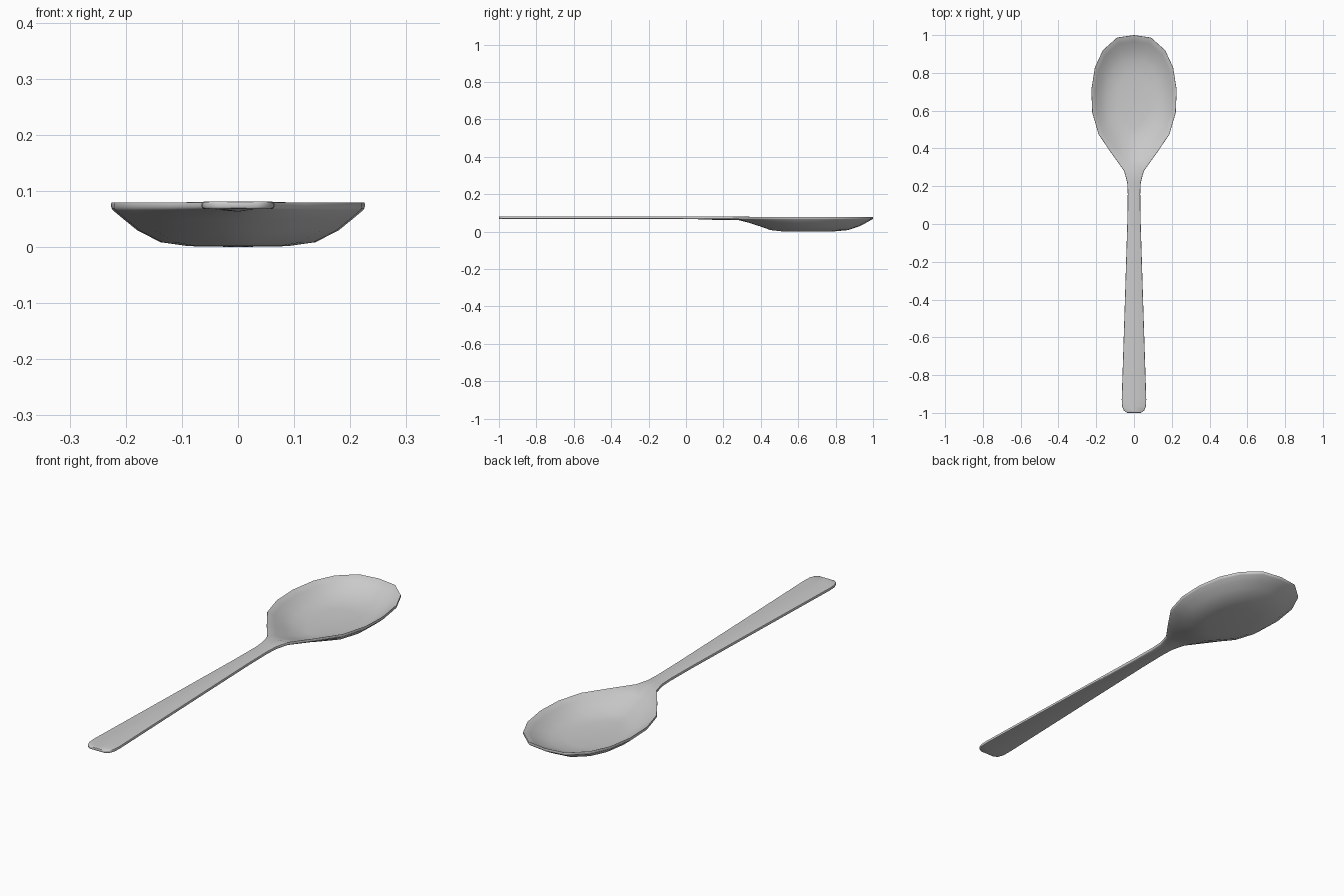
import bpy, bmesh

if "Cube" in bpy.data.objects:
    bpy.data.objects.remove(bpy.data.objects["Cube"])

TOP, THICK = 0.081, 0.013
CENTRE_Y = 0.66

# Bowl rim, right half from tip to neck, then mirrored to a closed loop
half = [(0, 1.0), (0.09, 0.987), (0.165, 0.92), (0.207, 0.83), (0.226, 0.71),
        (0.221, 0.59), (0.188, 0.475), (0.12, 0.375), (0.052, 0.28), (0, 0.275)]
rim = half + [(-x, y) for x, y in half[-2:0:-1]]
n = len(rim)

# Bowl rings: (scale on the bowl side, scale toward the neck, upper surface z)
rings = [(1, 1, TOP), (0.9, 0.85, 0.062), (0.79, 0.69, 0.042),
         (0.61, 0.54, 0.0215), (0.39, 0.38, 0.0145)]

# Handle stations: (y, half width)
stations = [(0.22, 0.036), (0.16, 0.033), (0.02, 0.035), (-0.4, 0.048),
            (-0.93, 0.065), (-0.965, 0.063), (-0.988, 0.054), (-1.0, 0.035)]

bm = bmesh.new()

# Upper surface of the bowl
loops = []
for s_bowl, s_neck, z in rings:
    loop = []
    for x, y in rim:
        b = min(1, max(0, (0.5 - y) / 0.22))
        s = s_bowl * (1 - b) + s_neck * b
        loop.append(bm.verts.new((x * s, CENTRE_Y + (y - CENTRE_Y) * s, z)))
    loops.append(loop)
for a, b in zip(loops, loops[1:]):
    for i in range(n):
        j = (i + 1) % n
        bm.faces.new((a[i], b[i], b[j], a[j]))
floor = bm.verts.new((0, CENTRE_Y, THICK))
for i in range(n):
    bm.faces.new((loops[-1][i], floor, loops[-1][(i + 1) % n]))

# Upper surface of the handle, joined to the bowl's neck
k = len(half) - 1
prev = [loops[0][k + 1], loops[0][k], loops[0][k - 1]]
for y, w in stations:
    row = [bm.verts.new((x, y, TOP)) for x in (-w, 0, w)]
    for i in range(2):
        bm.faces.new((prev[i], row[i], row[i + 1], prev[i + 1]))
    prev = row

# Thicken downward, with a slight keel under the neck
bmesh.ops.recalc_face_normals(bm, faces=bm.faces[:])
ext = bmesh.ops.extrude_face_region(bm, geom=bm.faces[:], use_keep_orig=True)
for v in [g for g in ext["geom"] if isinstance(g, bmesh.types.BMVert)]:
    v.co.z -= THICK
    if abs(v.co.x) < 1e-5 and 0.1 < v.co.y < 0.28:
        v.co.z -= 0.005
bmesh.ops.recalc_face_normals(bm, faces=bm.faces[:])

mesh = bpy.data.meshes.new("spoon")
bm.to_mesh(mesh)
bm.free()
spoon = bpy.data.objects.new("spoon", mesh)
bpy.context.collection.objects.link(spoon)

# Soft edge all round
bevel = spoon.modifiers.new("soft_edge", "BEVEL")
bevel.width = 0.004
bevel.segments = 2
bevel.limit_method = 'ANGLE'
bevel.angle_limit = 0.8

bpy.context.view_layer.objects.active = spoon
spoon.select_set(True)
bpy.ops.object.modifier_apply(modifier="soft_edge")
bpy.ops.object.shade_smooth_by_angle(angle=0.75)
